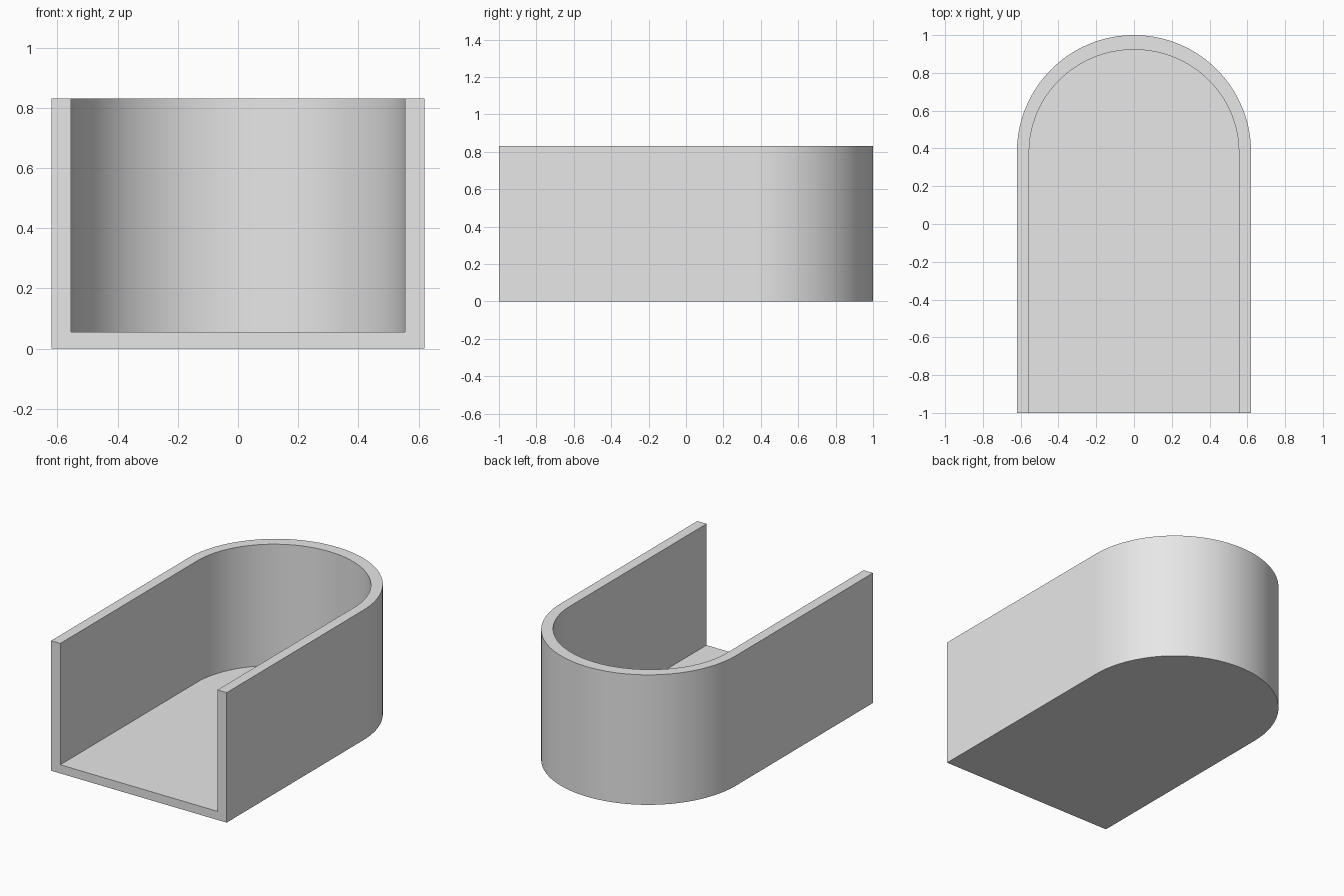
import bpy
import bmesh
import math

cube = bpy.data.objects.get("Cube")
if cube:
    bpy.data.objects.remove(cube, do_unlink=True)

HEIGHT = 0.83
FLOOR = 0.055
FRONT = -1.0
ARC_Y = 0.38
SEGMENTS = 64

grey = bpy.data.materials.new("light grey")
grey.use_nodes = True
grey.diffuse_color = (0.8, 0.8, 0.8, 1)
grey.node_tree.nodes["Principled BSDF"].inputs["Base Color"].default_value = (0.8, 0.8, 0.8, 1)


def u_rail(bm, half_width, depth, z):
    """Open U outline: straight sides joined by a rounded back."""
    points = [(half_width, FRONT)]
    for i in range(SEGMENTS + 1):
        a = math.pi * i / SEGMENTS
        points.append((half_width * math.cos(a), ARC_Y + depth * math.sin(a)))
    points.append((-half_width, FRONT))
    return [bm.verts.new((x, y, z)) for x, y in points]


bm = bmesh.new()
rails = [
    u_rail(bm, 0.62, 0.62, 0),
    u_rail(bm, 0.62, 0.62, HEIGHT),
    u_rail(bm, 0.555, 0.543, HEIGHT),
    u_rail(bm, 0.555, 0.543, FLOOR),
]

# Outer wall, top rim and inner wall
for a, b in zip(rails, rails[1:]):
    for i in range(len(a) - 1):
        bm.faces.new((a[i], a[i + 1], b[i + 1], b[i]))

# Underside, inner floor and U-shaped front edge
bm.faces.new(rails[0])
bm.faces.new(rails[-1])
bm.faces.new([r[0] for r in rails] + [r[-1] for r in reversed(rails)])
bmesh.ops.recalc_face_normals(bm, faces=bm.faces)

mesh = bpy.data.meshes.new("open_front_tray")
bm.to_mesh(mesh)
bm.free()
mesh.materials.append(grey)
tray = bpy.data.objects.new("open_front_tray", mesh)
bpy.context.collection.objects.link(tray)

bpy.ops.object.select_all(action="DESELECT")
tray.select_set(True)
bpy.context.view_layer.objects.active = tray
bpy.ops.object.shade_smooth_by_angle(angle=math.radians(30))
